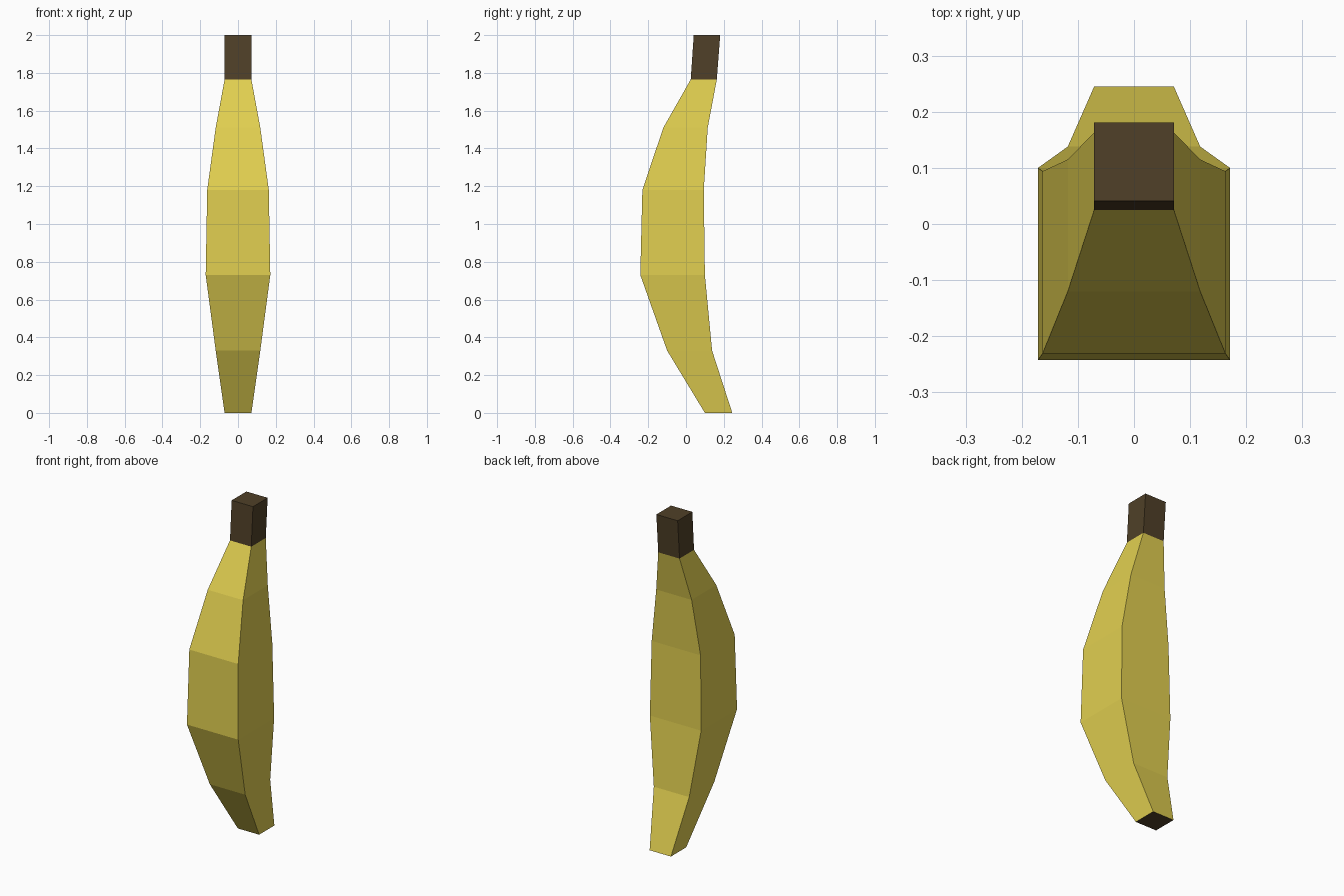
import bpy, bmesh
from mathutils import Vector

if "Cube" in bpy.data.objects:
    bpy.data.objects.remove(bpy.data.objects["Cube"])


def material(name, rgb):
    m = bpy.data.materials.new(name)
    m.diffuse_color = (*rgb, 1)
    m.use_nodes = True
    m.node_tree.nodes["Principled BSDF"].inputs["Base Color"].default_value = m.diffuse_color
    return m


yellow = material("banana yellow", (0.75, 0.62, 0.08))
brown = material("stem brown", (0.08, 0.051, 0.021))

# Rectangular sections: height, half width, front y, back y
PEEL = [(0.0, 0.071, 0.10, 0.245), (0.33, 0.118, -0.10, 0.138),
        (0.73, 0.171, -0.242, 0.10), (1.18, 0.163, -0.231, 0.094),
        (1.51, 0.118, -0.12, 0.115), (1.765, 0.071, 0.025, 0.163)]
STEM = [PEEL[-1], (2.0, 0.071, 0.041, 0.181)]


def loft(name, sections, mats, cap_bottom, cap_top):
    """Skin four-sided rings; a capped bottom gets an inset tip."""
    bm = bmesh.new()
    rings = [[bm.verts.new(p) for p in
              ((-w, f, z), (w, f, z), (w, b, z), (-w, b, z))]
             for z, w, f, b in sections]
    for low, high in zip(rings, rings[1:]):
        for i in range(4):
            j = (i + 1) % 4
            bm.faces.new((low[i], low[j], high[j], high[i]))
    if cap_top:
        bm.faces.new(rings[-1])
    if cap_bottom:
        tip = bm.faces.new(rings[0][::-1])
        bmesh.ops.inset_individual(bm, faces=[tip], thickness=0.035)
        tip.material_index = 1
    me = bpy.data.meshes.new(name)
    bm.to_mesh(me)
    bm.free()
    for m in mats:
        me.materials.append(m)
    ob = bpy.data.objects.new(name, me)
    bpy.context.collection.objects.link(ob)
    return ob


# Curved peel with the dark blossom tip underneath
loft("peel", PEEL, [yellow, brown], True, False)
# Square stem
loft("stem", STEM, [brown], False, True)
